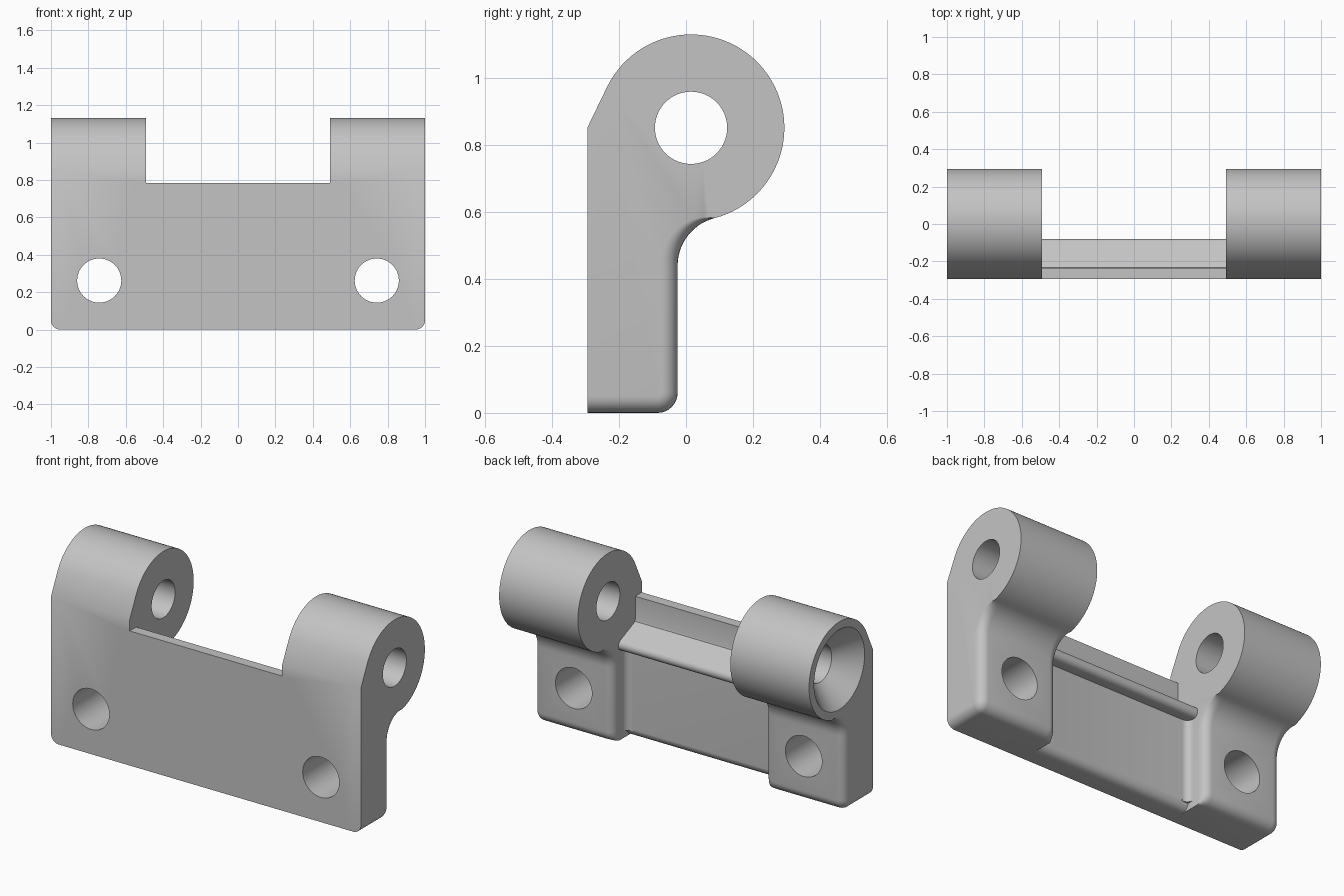
import bpy, bmesh
from math import sin, cos, pi, atan2, acos, hypot, radians

cube = bpy.data.objects.get("Cube")
if cube:
    bpy.data.objects.remove(cube, do_unlink=True)

grey = bpy.data.materials.new("plain_grey")
grey.use_nodes = True
grey.diffuse_color = (0.55, 0.55, 0.55, 1)
grey.node_tree.nodes["Principled BSDF"].inputs["Base Color"].default_value = (0.55, 0.55, 0.55, 1)

FRONT, BACK, PANEL = -0.295, -0.025, -0.155
PIN_Y, PIN_Z, BARREL_R, PIN_R = 0.015, 0.852, 0.279, 0.108
INNER, ROUND, CORNER = 0.492, 0.05, 0.06


def loft(name, sections):
    """Closed solid through matching rings of points."""
    bm = bmesh.new()
    rings = [[bm.verts.new(p) for p in ring] for ring in sections]
    n = len(rings[0])
    for a, b in zip(rings, rings[1:]):
        for i in range(n):
            j = (i + 1) % n
            bm.faces.new((a[i], a[j], b[j], b[i]))
    bm.faces.new(rings[0])
    bm.faces.new(rings[-1])
    bmesh.ops.recalc_face_normals(bm, faces=bm.faces)
    mesh = bpy.data.meshes.new(name)
    bm.to_mesh(mesh)
    bm.free()
    obj = bpy.data.objects.new(name, mesh)
    bpy.context.collection.objects.link(obj)
    mesh.materials.append(grey)
    return obj


def arc(cy, cz, r, start, end, steps):
    return [(cy + r * cos(start + (end - start) * i / steps),
             cz + r * sin(start + (end - start) * i / steps)) for i in range(steps + 1)]


def lug_profile(d_bottom, d_back):
    """Side outline of a lug, pulled in at the bottom and back for rounded edges."""
    pts = [(FRONT, d_bottom)]
    # rounded lower back corner
    for i in range(9):
        a = pi / 2 * i / 8
        pts.append((BACK - CORNER + (CORNER - d_back) * sin(a),
                    CORNER - (CORNER - d_bottom) * cos(a)))
    # hollow neck, tangent to the back and to the barrel
    cz = 0.44
    dz, off = PIN_Z - cz, PIN_Y - BACK
    r = (off ** 2 + dz ** 2 - BARREL_R ** 2) / (2 * (BARREL_R + off))
    cy = BACK + r
    end = atan2(dz, PIN_Y - cy)
    for i in range(15):
        t = i / 14
        a = pi + (end - pi) * t
        rr = r + d_back * (1 - t * t)
        pts.append((cy + rr * cos(a), cz + rr * sin(a)))
    # barrel round to the tangent of the sloped front
    tangent = pi - acos(BARREL_R / (PIN_Y - FRONT))
    pts += arc(PIN_Y, PIN_Z, BARREL_R, end - pi, tangent, 56)[1:]
    pts.append((FRONT, PIN_Z))
    return pts


def make_lug(name, side):
    sections = []
    steps = [pi / 2 * i / 6 for i in range(7)]
    for a in steps:                                   # outer end
        d = ROUND * (1 - sin(a))
        sections.append((1 - ROUND * (1 - cos(a)), d, d))
    sections = [(1 - ROUND * (1 - cos(a)), ROUND * (1 - sin(a)), ROUND * (1 - sin(a))) for a in steps]
    for a in reversed(steps):                         # inner end
        sections.append((INNER + ROUND * (1 - cos(a)), 0, ROUND * (1 - sin(a))))
    return loft(name, [[(side * x, y, z) for y, z in lug_profile(db, dk)]
                       for x, db, dk in sections])


def apply_boolean(target, other, operation):
    mod = target.modifiers.new(operation.lower(), "BOOLEAN")
    mod.operation, mod.solver, mod.object = operation, "EXACT", other
    bpy.context.view_layer.objects.active = target
    bpy.ops.object.modifier_apply(modifier=mod.name)
    bpy.data.objects.remove(other, do_unlink=True)


def cutter(x, y, z, r1, r2, depth, rotation):
    bpy.ops.mesh.primitive_cone_add(vertices=56, radius1=r1, radius2=r2, depth=depth,
                                    location=(x, y, z), rotation=rotation)
    obj = bpy.context.object
    obj.name = "hole_cutter"
    obj.hide_render = True
    obj.data.materials.append(grey)
    return obj


# centre plate with a thin top lip and a sloped rib on the back
outline = [(FRONT, 0)]
outline += arc(PANEL - 0.05, 0.05, 0.05, -pi / 2, 0, 8)
outline += [(PANEL, 0.52)]
outline += arc(-0.112, 0.552, 0.032, -pi / 2, radians(64), 10)
outline += [(-0.225, 0.635), (-0.232, 0.64), (-0.235, 0.65), (-0.235, 0.785), (FRONT, 0.785)]
bracket = loft("hinge_bracket", [[(x, y, z) for y, z in outline] for x in (-0.55, 0.55)])

# lugs and the hollow fillets between them and the panel
for side, label in ((1, "left"), (-1, "right")):
    apply_boolean(bracket, make_lug(label + "_lug", side), "UNION")
    r = 0.04
    section = arc(INNER - r, PANEL + r, r, -pi / 2, 0, 8)
    section += [(INNER + 0.02, PANEL + r), (INNER + 0.02, PANEL - 0.02), (INNER - r, PANEL - 0.02)]
    fillet = loft(label + "_fillet", [[(side * x, y, z) for x, y in section] for z in (0.04, 0.53)])
    apply_boolean(bracket, fillet, "UNION")

# screw holes, pin holes and one countersink
for side in (1, -1):
    apply_boolean(bracket, cutter(side * 0.742, 0, 0.262, 0.118, 0.118, 1, (pi / 2, 0, 0)), "DIFFERENCE")
    apply_boolean(bracket, cutter(side * 0.75, PIN_Y, PIN_Z, PIN_R, PIN_R, 0.7, (0, pi / 2, 0)), "DIFFERENCE")
apply_boolean(bracket, cutter(-0.95, PIN_Y, PIN_Z, 0.258, PIN_R, 0.15, (0, pi / 2, 0)), "DIFFERENCE")

bpy.ops.object.select_all(action="DESELECT")
bracket.select_set(True)
bpy.context.view_layer.objects.active = bracket
bpy.ops.object.shade_smooth_by_angle(angle=radians(30))
